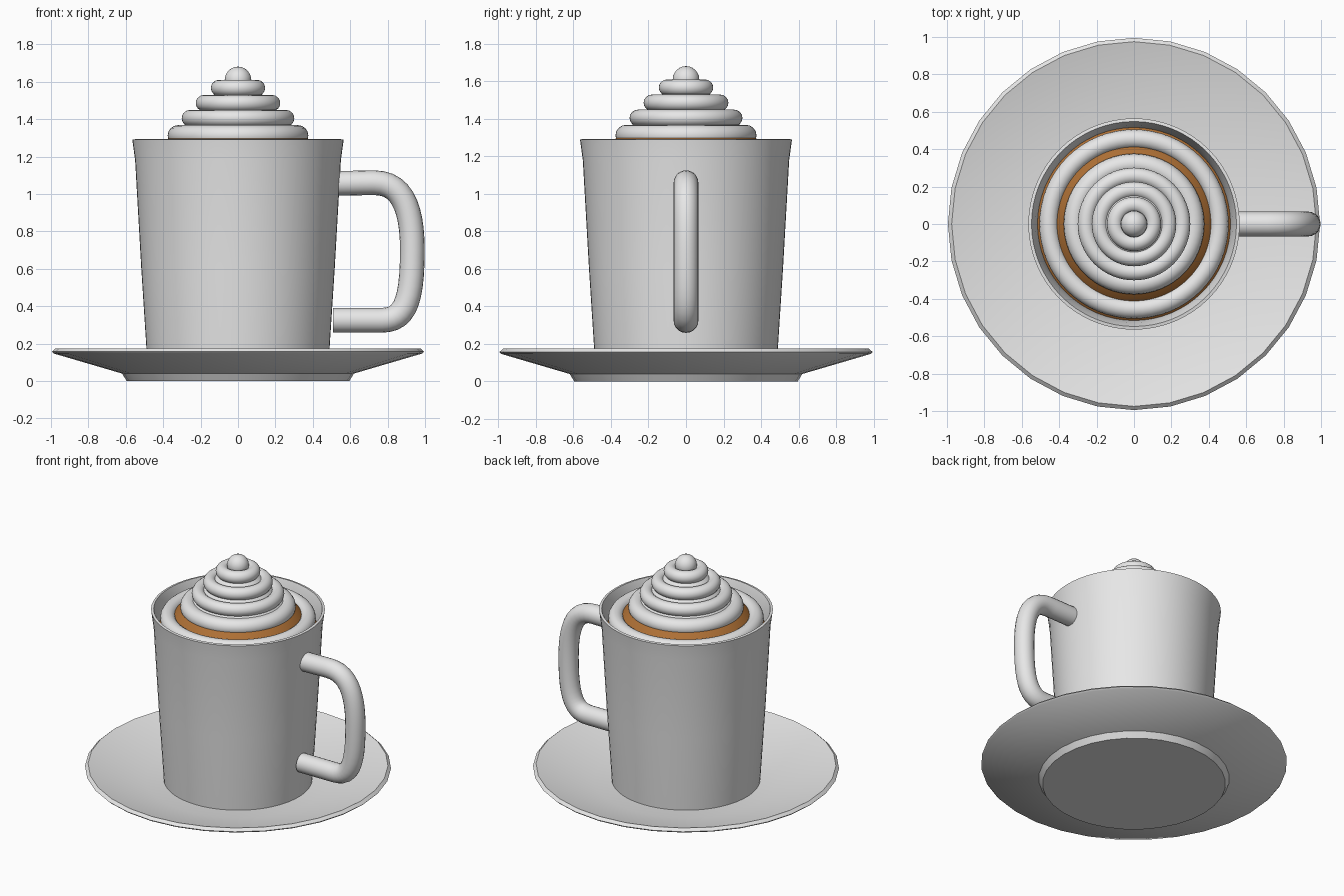
import bpy, bmesh, math
from mathutils import Vector
from mathutils.geometry import interpolate_bezier

if "Cube" in bpy.data.objects:
    bpy.data.objects.remove(bpy.data.objects["Cube"])


def material(name, rgb):
    m = bpy.data.materials.new(name)
    m.diffuse_color = (*rgb, 1)
    m.use_nodes = True
    m.node_tree.nodes["Principled BSDF"].inputs["Base Color"].default_value = m.diffuse_color
    return m


WHITE = material("white", (0.8, 0.8, 0.8))
BROWN = material("coffee brown", (0.42, 0.16, 0.035))


def finish(name, bm, mat, angle=35):
    bmesh.ops.recalc_face_normals(bm, faces=bm.faces)
    me = bpy.data.meshes.new(name)
    bm.to_mesh(me)
    bm.free()
    me.materials.append(mat)
    me.shade_smooth()
    me.set_sharp_from_angle(angle=math.radians(angle))
    ob = bpy.data.objects.new(name, me)
    bpy.context.collection.objects.link(ob)
    return ob


def lathe(name, profile, mat, sides=64, closed=False):
    """Spin an (r, z) profile round the z axis."""
    bm = bmesh.new()
    pts = list(profile) + ([profile[0]] if closed else [])
    verts = [bm.verts.new((r, 0, z)) for r, z in pts]
    edges = [bm.edges.new(p) for p in zip(verts, verts[1:])]
    bmesh.ops.spin(bm, geom=verts + edges, cent=(0, 0, 0), axis=(0, 0, 1),
                   angle=2 * math.pi, steps=sides)
    bmesh.ops.remove_doubles(bm, verts=bm.verts, dist=1e-4)
    return finish(name, bm, mat)


def ring(name, major, minor, z, mat):
    circle = [(major + minor * math.cos(i * math.pi / 8),
               z + minor * math.sin(i * math.pi / 8)) for i in range(16)]
    return lathe(name, circle, mat, closed=True)


# Saucer
lathe("saucer", [(0, 0), (0.595, 0), (0.62, 0.04), (0.985, 0.147), (0.995, 0.157),
                 (0.975, 0.175), (0.6, 0.072), (0, 0.072)], WHITE, sides=32)

# Mug body with flared rim and hollow inside
lathe("mug", [(0, 0.073), (0.483, 0.073), (0.517, 0.6), (0.55, 1.18), (0.565, 1.29),
              (0.548, 1.293), (0.53, 1.24), (0.515, 1.15), (0.46, 0.14), (0, 0.14)], WHITE)

# Handle: round tube swept along a bezier path in the xz plane
knots = [((0.525, 1.057), (0.6, 1.057), (0.66, 1.06), (0.73, 1.06)),
         ((0.73, 1.06), (0.88, 1.06), (0.932, 0.92), (0.932, 0.7)),
         ((0.932, 0.7), (0.932, 0.42), (0.89, 0.325), (0.77, 0.325)),
         ((0.77, 0.325), (0.7, 0.325), (0.6, 0.325), (0.507, 0.325))]
path = []
for seg in knots:
    p = interpolate_bezier(*[Vector((x, 0, z)) for x, z in seg], 12)
    path += p if not path else p[1:]
bm = bmesh.new()
loops = []
for i, p in enumerate(path):
    t = (path[min(i + 1, len(path) - 1)] - path[max(i - 1, 0)]).normalized()
    side = t.cross(Vector((0, 1, 0)))
    loops.append([bm.verts.new(p + 0.066 * (side * math.cos(a) + Vector((0, math.sin(a), 0))))
                  for a in (k * math.pi / 10 for k in range(20))])
for a, b in zip(loops, loops[1:]):
    for k in range(20):
        bm.faces.new((a[k], a[(k + 1) % 20], b[(k + 1) % 20], b[k]))
bm.faces.new(loops[0])
bm.faces.new(loops[-1])
finish("handle", bm, WHITE)

# Coffee mound under the cream
lathe("coffee", [(0, 1.165), (0.516, 1.165), (0.41, 1.255), (0.37, 1.30),
                 (0.3, 1.335), (0, 1.34)], BROWN)

# Whipped cream: core, stacked rings and a ball on top
lathe("cream_core", [(0, 1.33), (0.32, 1.335), (0.22, 1.435), (0.14, 1.525), (0, 1.6)], WHITE)
for i, (major, minor, z) in enumerate([(0.455, 0.051, 1.228), (0.32, 0.056, 1.312),
                                       (0.257, 0.044, 1.405), (0.183, 0.043, 1.486),
                                       (0.102, 0.043, 1.567)]):
    ring(f"cream_ring_{i + 1}", major, minor, z, WHITE)
ball = [(0.071 * math.sin(a), 1.61 - 0.071 * math.cos(a))
        for a in (i * math.pi / 12 for i in range(13))]
lathe("cream_tip", ball, WHITE, sides=32)
